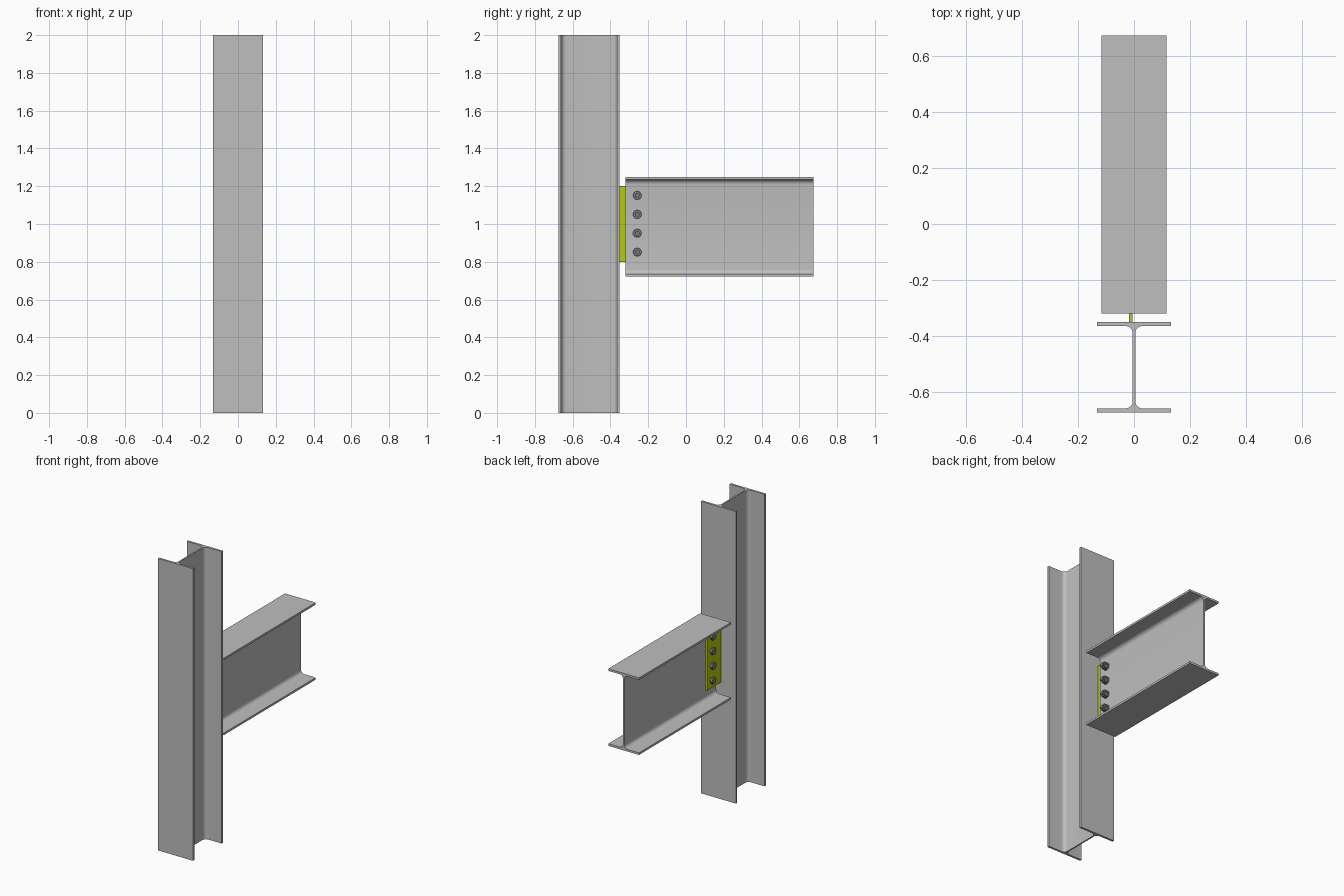
import bpy, bmesh
from math import sin, cos, pi
from mathutils import Matrix, Vector

cube = bpy.data.objects.get("Cube")
if cube:
    bpy.data.objects.remove(cube, do_unlink=True)


def material(name, rgb):
    mat = bpy.data.materials.new(name)
    mat.use_nodes = True
    mat.diffuse_color = (*rgb, 1)
    mat.node_tree.nodes["Principled BSDF"].inputs["Base Color"].default_value = (*rgb, 1)
    return mat


STEEL = material("grey steel", (0.52, 0.52, 0.52))
LIME = material("yellow green paint", (0.47, 0.58, 0.006))
DARK = material("dark bolt steel", (0.2, 0.2, 0.2))


def finish(name, bm, mat):
    bmesh.ops.recalc_face_normals(bm, faces=bm.faces)
    mesh = bpy.data.meshes.new(name)
    bm.to_mesh(mesh)
    bm.free()
    mesh.materials.append(mat)
    obj = bpy.data.objects.new(name, mesh)
    bpy.context.collection.objects.link(obj)
    bpy.ops.object.select_all(action='DESELECT')
    obj.select_set(True)
    bpy.context.view_layer.objects.active = obj
    bpy.ops.object.shade_smooth_by_angle()
    return obj


def i_section(width, depth, flange, web, r, steps=6):
    """Outline of a rolled I section with filleted web roots."""
    cu, cv = web / 2 + r, depth / 2 - flange - r
    quarter = [(width / 2, depth / 2), (width / 2, depth / 2 - flange)]
    for i in range(steps + 1):
        a = pi / 2 + pi / 2 * i / steps
        quarter.append((cu + r * cos(a), cv + r * sin(a)))
    loop = []
    for su, sv, order in ((1, 1, 1), (1, -1, -1), (-1, -1, 1), (-1, 1, -1)):
        loop += [(su * u, sv * v) for u, v in quarter[::order]]
    return loop


def extrude(name, outline, place, direction, mat):
    bm = bmesh.new()
    face = bm.faces.new([bm.verts.new(place(u, v)) for u, v in outline])
    new = bmesh.ops.extrude_face_region(bm, geom=[face], use_keep_orig=True)["geom"]
    verts = [g for g in new if isinstance(g, bmesh.types.BMVert)]
    bmesh.ops.translate(bm, verts=verts, vec=Vector(direction))
    return finish(name, bm, mat)


def rod(name, x0, x1, radius, sides, y, z):
    """Prism along x, for bolts, nuts and washers."""
    bm = bmesh.new()
    turn = Matrix.Translation(((x0 + x1) / 2, y, z)) @ Matrix.Rotation(pi / 2, 4, 'Y')
    bmesh.ops.create_cone(bm, cap_ends=True, segments=sides, radius1=radius,
                          radius2=radius, depth=x1 - x0, matrix=turn)
    return finish(name, bm, DARK)


# Upright column and horizontal beam
extrude("column", i_section(0.264, 0.324, 0.0145, 0.0097, 0.025),
        lambda u, v: (u, v - 0.513, 0), (0, 0, 2), STEEL)
extrude("beam", i_section(0.233, 0.528, 0.0143, 0.0098, 0.025),
        lambda u, v: (u, -0.32, v + 0.985), (0, 0.995, 0), STEEL)

# Shear tab between column flange and beam web
WEB, TAB = 0.0049, -0.0185
extrude("shear_tab", [(TAB, 0.8), (-WEB, 0.8), (-WEB, 1.2), (TAB, 1.2)],
        lambda u, v: (u, -0.351, v), (0, 0.145, 0), LIME)

# Row of bolts: hex head on the tab side, washer and nut on the web side
for i in range(4):
    y, z = -0.258, 0.851 + 0.1 * i
    rod(f"bolt_shank_{i + 1}", TAB - 0.01, WEB + 0.038, 0.0125, 20, y, z)
    rod(f"bolt_head_{i + 1}", TAB - 0.0155, TAB, 0.024, 6, y, z)
    rod(f"washer_{i + 1}", WEB, WEB + 0.005, 0.0255, 28, y, z)
    rod(f"nut_{i + 1}", WEB + 0.005, WEB + 0.0295, 0.024, 6, y, z)
